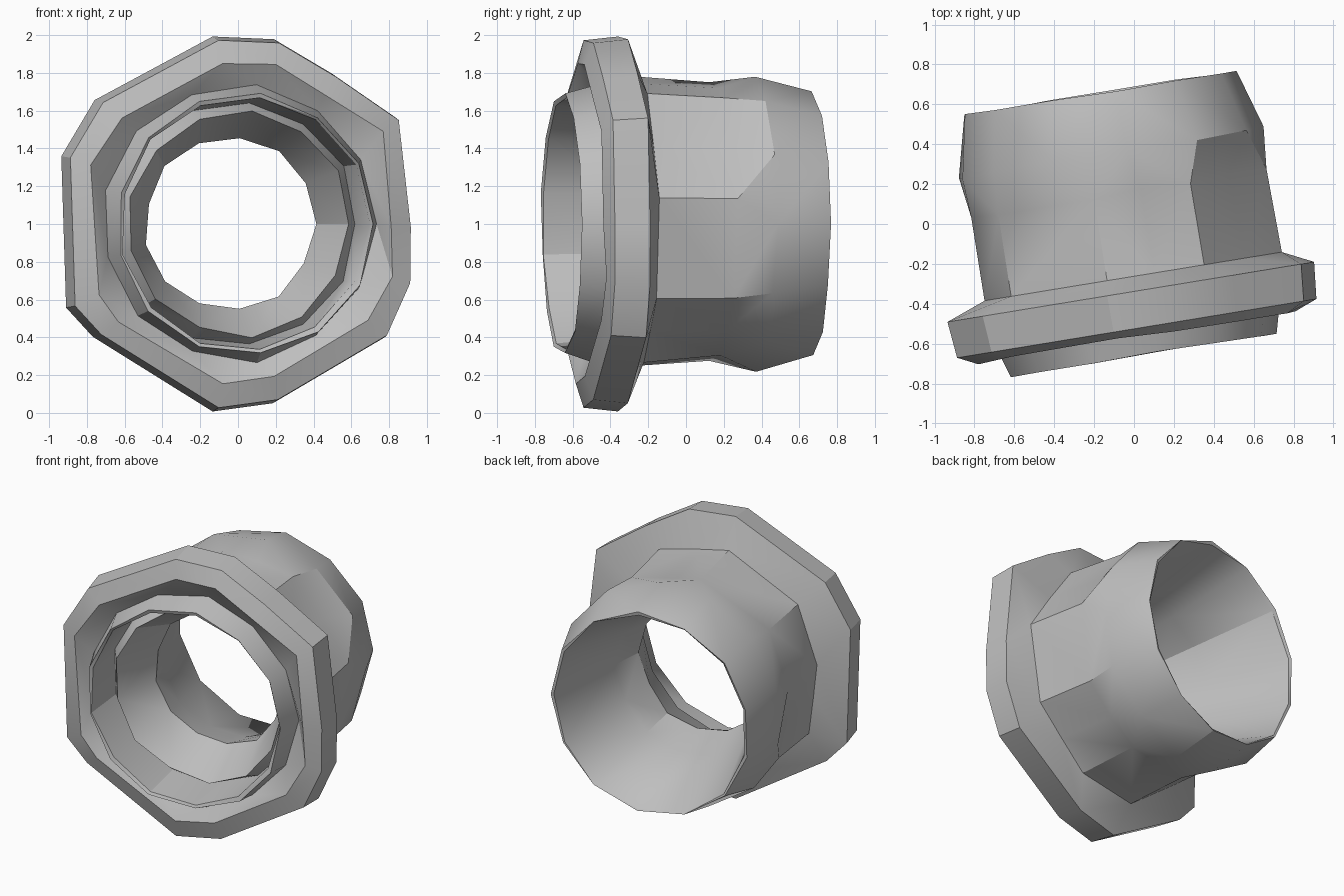
import bpy, bmesh, math, random
from mathutils import Matrix, Vector

cube = bpy.data.objects.get("Cube")
if cube:
    bpy.data.objects.remove(cube, do_unlink=True)
random.seed(4)

# Corner outlines as (degrees, radius): round, irregular collar, blocky barrel
SIDES = 13
ROUND = [(360 * i / SIDES, 1) for i in range(SIDES)]
COLLAR = [(-1, .93), (33, 1.03), (57, .95), (78, 1), (97, 1), (139, 1), (159, 1),
          (206, 1.01), (218, .97), (263, 1), (282, .97), (323, 1), (341, .98)]
BARREL = [(10, .79), (35, .72), (61, .79), (80, .755), (98, .79), (140, .78), (172, .74),
          (191, .72), (210, .78), (255, .78), (290, .78), (310, .74), (330, .79)]

# Closed cross-section: outline, distance along the bore, scale, roughness
SECTION = [
    (ROUND, -.665, .69, .008),   # front lip
    (ROUND, -.50, .73, .015),    # groove behind the lip
    (COLLAR, -.57, .86, .015),   # collar face
    (COLLAR, -.53, .98, 0),      # collar rim
    (COLLAR, -.345, 1, 0),
    (BARREL, -.27, 1, 0),        # shoulder
    (BARREL, .15, .985, .01),    # barrel
    (ROUND, .36, .78, .015),     # rear swell
    (ROUND, .665, .70, .008),    # rear edge
    (ROUND, .655, .685, .008),
    (ROUND, .10, .52, .015),     # rear funnel
    (ROUND, -.15, .455, .015),   # throat
    (ROUND, -.45, .595, .012),   # inner nozzle tip
    (ROUND, -.34, .65, .012),    # recess behind the nozzle
    (ROUND, -.655, .67, .008),   # inside of the lip
]


def make_ring(bm, outline, along, scale, rough):
    ring = []
    for degrees, radius in outline:
        a = math.radians(degrees)
        r = radius * scale + random.uniform(-rough, rough)
        y = along + random.uniform(-rough, rough) * .8
        ring.append(bm.verts.new((r * math.cos(a), y, r * math.sin(a))))
    return ring


def bridge(bm, a, b):
    for i in range(SIDES):
        j = (i + 1) % SIDES
        bm.faces.new((a[i], a[j], b[j], b[i]))


bm = bmesh.new()
rings = [make_ring(bm, *row) for row in SECTION]
for k, ring in enumerate(rings):
    bridge(bm, ring, rings[(k + 1) % len(rings)])

# Dents in the end of the barrel at the top and underneath
for v in rings[6]:
    if abs(v.co.z) > .6:
        v.co.z *= .97

bmesh.ops.triangulate(bm, faces=bm.faces[:])
bmesh.ops.recalc_face_normals(bm, faces=bm.faces[:])

# Turn the bore slightly away from straight ahead
bm.transform(Matrix.Translation(Vector((-.07, 0, 1))) @ Matrix.Rotation(math.radians(9.3), 4, 'Z'))

mesh = bpy.data.meshes.new("flanged_tube")
bm.to_mesh(mesh)
bm.free()
tube = bpy.data.objects.new("flanged_tube", mesh)
bpy.context.collection.objects.link(tube)

# Plain grey finish
grey = bpy.data.materials.new("plain grey")
grey.use_nodes = True
grey.diffuse_color = (.52, .52, .52, 1)
grey.node_tree.nodes["Principled BSDF"].inputs["Base Color"].default_value = (.52, .52, .52, 1)
mesh.materials.append(grey)

bpy.ops.object.select_all(action='DESELECT')
tube.select_set(True)
bpy.context.view_layer.objects.active = tube
bpy.ops.object.shade_smooth_by_angle(angle=math.radians(30))
